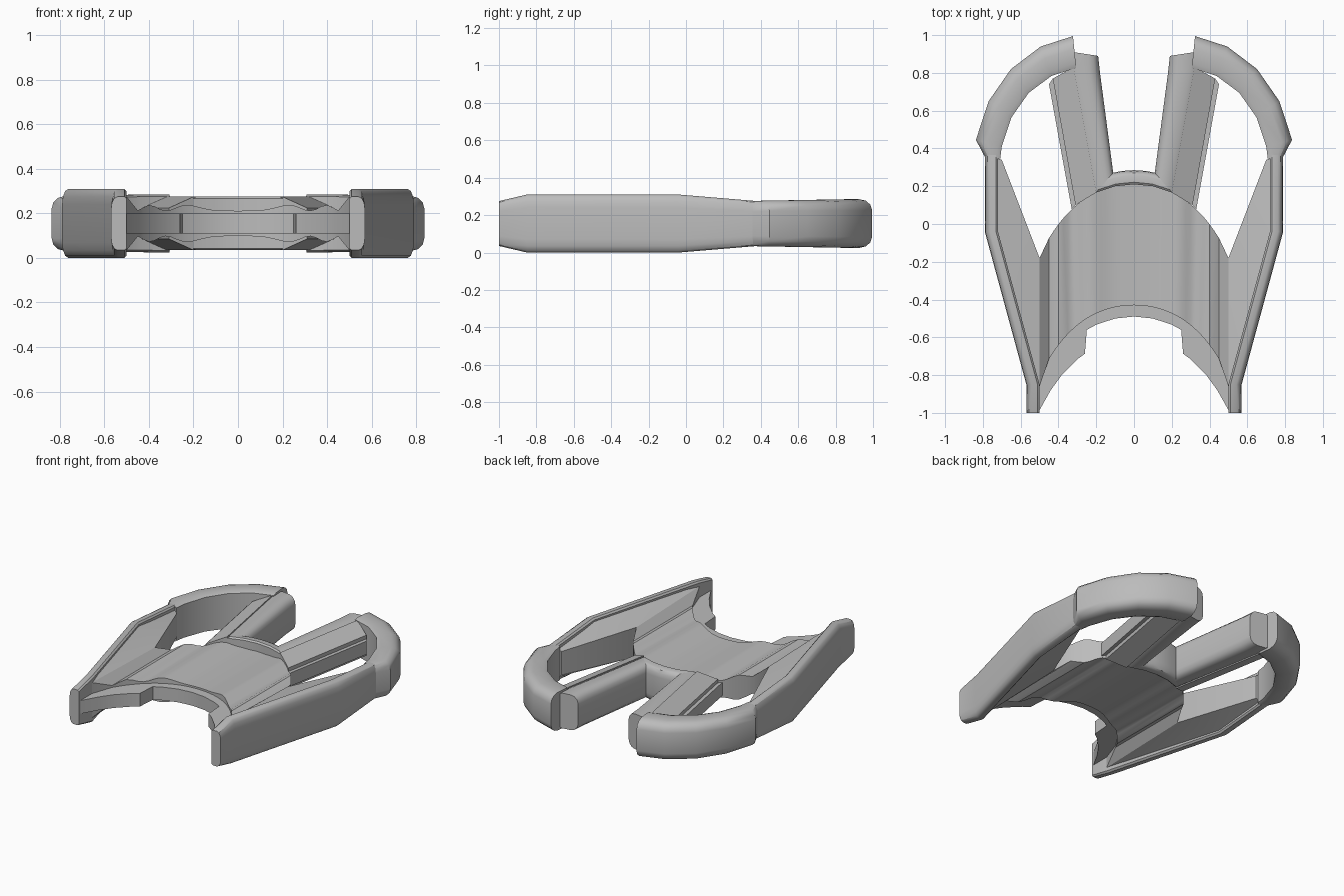
import bpy, bmesh
from math import sin, cos, radians

cube = bpy.data.objects.get("Cube")
if cube:
    bpy.data.objects.remove(cube, do_unlink=True)

FULL = 0.155   # half the height of the thickest part
LOW = 0.12     # half height of the rear half
LEDGE = 0.045  # half height of thin ledges

grey = bpy.data.materials.new("plain grey")
grey.use_nodes = True
colour = (0.5, 0.5, 0.5, 1)
grey.diffuse_color = colour
grey.node_tree.nodes["Principled BSDF"].inputs["Base Color"].default_value = colour


def bulge(angle):
    """One point of the rounded outer edge of a section."""
    return 0.4 * (1 - cos(radians(angle))), 0.55 + 0.45 * sin(radians(angle))


# upper half of a section: (position from side a to side b, share of half height)
FLAT = [(0, 1), (1, 1)]
ROUND = [bulge(angle) for angle in range(0, 91, 30)] + [(0.85, 1), (1, 0.93)]


def station(a, b, height_a, height_b=None):
    """Both side points of a section, each with its half height."""
    if height_b is None:
        height_b = height_a
    return (*a, height_a), (*b, height_b)


def beam(name, stations, profile=FLAT, start_cap=True):
    """Loft a section along the stations and mirror it to the other side."""
    bm = bmesh.new()
    section = profile + [(t, -s) for t, s in reversed(profile)]
    rings = []
    for a, b in stations:
        ring = []
        for t, s in section:
            x, y, height = (p + (q - p) * t for p, q in zip(a, b))
            ring.append(bm.verts.new((x, y, FULL + s * height)))
        rings.append(ring)
    for ring, following in zip(rings, rings[1:]):
        for i in range(len(section)):
            bm.faces.new((ring[i - 1], ring[i], following[i], following[i - 1]))
    if start_cap:
        bm.faces.new(rings[0])
    bm.faces.new(rings[-1])
    bmesh.ops.recalc_face_normals(bm, faces=bm.faces[:])
    mesh = bpy.data.meshes.new(name)
    bm.to_mesh(mesh)
    bm.free()
    mesh.materials.append(grey)
    part = bpy.data.objects.new(name, mesh)
    bpy.context.collection.objects.link(part)
    bpy.ops.object.select_all(action='DESELECT')
    part.select_set(True)
    bpy.context.view_layer.objects.active = part
    bpy.ops.object.shade_smooth_by_angle(angle=radians(35))
    part.modifiers.new("Mirror", 'MIRROR')


def drop(x):
    """How far the saddle's curved edges fall away from the centre line."""
    return x ** 2 + 2 * x ** 4


def saddle_back(x):
    return x, 0.21 - drop(x)


def saddle_front(x):
    return x, -0.43 - drop(x)


# long outer rails
def rail(x, y, height):
    return station((x, y), (x - 0.07, y), height)


beam("side_rail", [rail(0.57, -1, LOW), rail(0.57, -0.85, FULL),
                   rail(0.79, -0.04, FULL), rail(0.79, 0.38, LOW)], ROUND)


# curved rear grips, flared where they wrap the rails
def grip(angle, width, depth):
    across, along = cos(radians(angle)), sin(radians(angle))
    return station((0.25 + width * across, 0.3 + depth * along),
                   (0.25 + 0.46 * across, 0.3 + 0.53 * along), LOW + 0.01 * along)


beam("rear_grip", [grip(5, 0.54, 0.6)]
     + [grip(angle, 0.6, 0.7) for angle in (12, 30, 48, 66, 83)], ROUND)

# inner spokes beside the rear gap
ridge_rear, ridge_front = (0.32, 0.83), saddle_back(0.2)
gap_rear, gap_front = (0.19, 0.89), (0.11, 0.27)
beam("inner_spoke", [station(gap_rear, (0.32, 0.91), LOW),
                     station((0.18, 0.8), ridge_rear, LOW),
                     station(gap_front, ridge_front, LOW)], ROUND)

# rounded collar joining the spokes
beam("collar", [station((0.65 * x, 0.285 - drop(0.65 * x)), saddle_back(x), LOW)
                for x in (0, 0.1, 0.2)], ROUND, start_cap=False)

# sloped web and narrow ledge on the outer side of each spoke
web_rear, web_front = (0.43, 0.77), (0.31, 0.1)
beam("spoke_web", [station(ridge_rear, web_rear, LOW, 0.07),
                   station(ridge_front, web_front, LOW, 0.07)])
beam("spoke_ledge", [station(web_rear, (0.45, 0.74), LEDGE),
                     station(web_front, (0.33, 0.08), LEDGE)])

# sloped web between rail and saddle
beam("rail_web", [station((0.53, -0.85), (0.5, -0.86), FULL - 0.02, LOW),
                  station((0.73, -0.04), (0.5, -0.18), FULL - 0.02, 0.1),
                  station((0.73, 0.35), (0.7, 0.34), 0.1, 0.08)])

# saddle with flutes that narrow outwards, ending in a raised wing
columns = [i / 40 for i in range(19)]
beam("saddle", [station(saddle_front(x), saddle_back(x), 0.07 - 0.013 * cos(60 * x * x))
                for x in columns]
     + [station((0.5, -0.86), (0.5, -0.18), LOW, 0.1)], start_cap=False)


# thin front flange, deeper outside the notch
def flange(x, reach):
    return station((x, -reach - drop(x)), (x, -0.4 - drop(x)), LEDGE)


beam("front_flange", [flange(x, 0.49) for x in (0, 0.1, 0.2, 0.25)]
     + [flange(x, 0.61) for x in (0.26, 0.3, 0.38, 0.44, 0.5)], start_cap=False)
